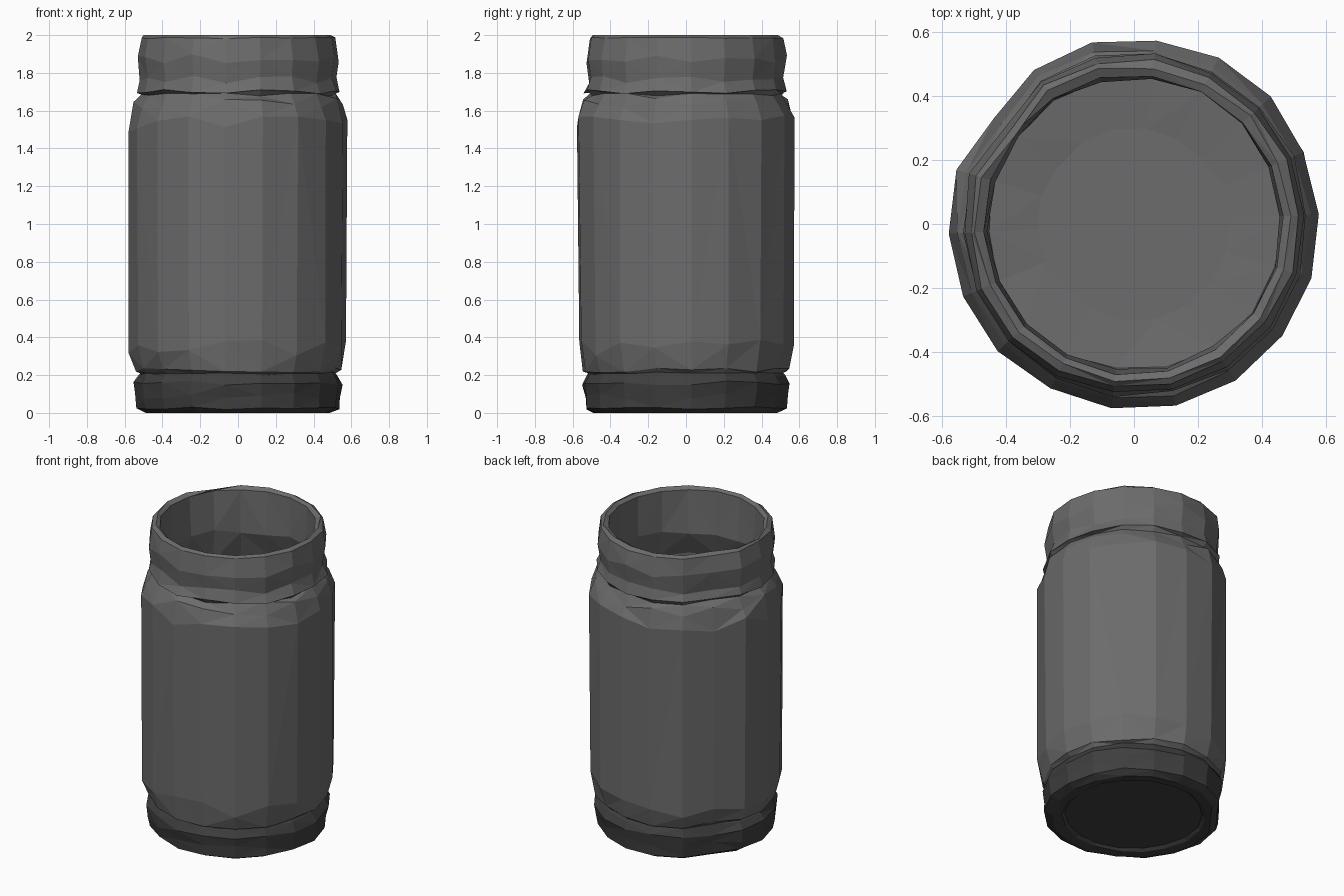
import bpy, bmesh, math, random

if "Cube" in bpy.data.objects:
    bpy.data.objects.remove(bpy.data.objects["Cube"])

random.seed(4)
SIDES = 18


def material(name, value):
    m = bpy.data.materials.new(name)
    m.diffuse_color = (value, value, value, 1)
    m.use_nodes = True
    m.node_tree.nodes["Principled BSDF"].inputs["Base Color"].default_value = m.diffuse_color
    return m


grey = material("jar grey", 0.15)
dark = material("base dark grey", 0.05)


def lathe(name, profile, mat, jitter_r=0.006, close_end=False, close_start=False):
    """Faceted revolve; profile rows are radius, height, height jitter."""
    bm = bmesh.new()
    rings = []
    for r, z, jz in profile:
        ring = []
        for i in range(SIDES):
            a = 2 * math.pi * (i + 0.15) / SIDES
            rr = r + random.uniform(-jitter_r, jitter_r)
            # shallow vertical seam on the back left
            if i == 7 and r > 0.47:
                rr -= 0.035
            zz = z + random.uniform(-jz, jz)
            ring.append(bm.verts.new((rr * math.cos(a), rr * math.sin(a), zz)))
        rings.append(ring)
    for k in range(len(rings) - 1):
        a, b = rings[k], rings[k + 1]
        for i in range(SIDES):
            j = (i + 1) % SIDES
            bm.faces.new((a[i], a[j], b[j], b[i]))
    if close_end:
        bm.faces.new(rings[-1])
    if close_start:
        bm.faces.new(rings[0][::-1])
    bmesh.ops.triangulate(bm, faces=[f for f in bm.faces if len(f.verts) == 4])
    me = bpy.data.meshes.new(name)
    bm.to_mesh(me)
    bm.free()
    me.materials.append(mat)
    ob = bpy.data.objects.new(name, me)
    bpy.context.collection.objects.link(ob)
    return ob


# Dark foot with a shallow recessed underside
lathe("jar_foot", [
    (0.41, 0.02, 0), (0.43, 0.005, 0), (0.49, 0.0, 0), (0.535, 0.025, 0.008),
    (0.54, 0.09, 0.015), (0.55, 0.16, 0.015), (0.525, 0.205, 0.008),
    (0.51, 0.215, 0.005)], dark, close_start=True)

# Body, shoulder, threaded neck, rim and the hollow inside
lathe("jar_body", [
    (0.51, 0.205, 0.004), (0.545, 0.225, 0.012), (0.575, 0.34, 0.05),
    (0.58, 1.53, 0.05), (0.55, 1.64, 0.025), (0.515, 1.685, 0.008),
    (0.54, 1.70, 0.012), (0.52, 1.765, 0.02), (0.535, 1.88, 0.03),
    (0.515, 1.985, 0.004), (0.495, 2.0, 0), (0.47, 1.985, 0.004),
    (0.46, 1.72, 0.02), (0.53, 1.52, 0.02), (0.53, 0.30, 0.02),
    (0.46, 0.08, 0.005), (0.30, 0.065, 0.0)], grey, close_end=True)
